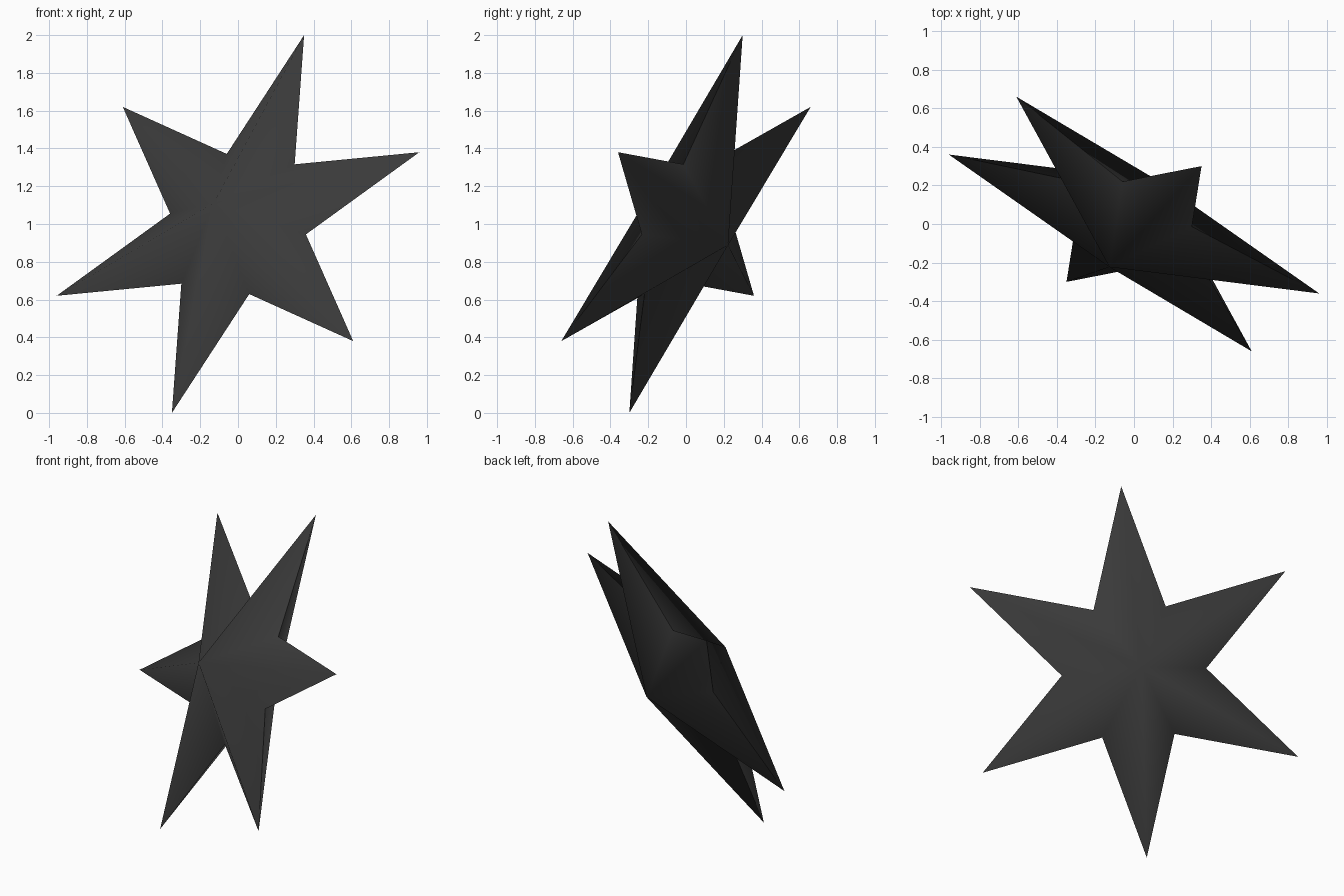
import bpy, bmesh
from mathutils import Vector

cube = bpy.data.objects.get("Cube")
if cube:
    bpy.data.objects.remove(cube, do_unlink=True)

CENTRE = Vector((0, 0, 1))
NOTCH = 0.229      # notch position as a share of two neighbouring tips
BULGE = 0.28       # height of each face's peak above the star's plane

# Tilted plane of the star, set by two of its tips
tip_a = Vector((0.35, 0.30, 1.0))
tip_c = Vector((0.61, -0.66, -0.62))
normal = tip_a.cross(tip_c).normalized()
tips = [tip_a, tip_a + tip_c, tip_c]
tips += [-t for t in tips]

# Dark grey material
grey = bpy.data.materials.new("dark_grey")
grey.use_nodes = True
colour = (0.042, 0.042, 0.042, 1)
grey.diffuse_color = colour
bsdf = grey.node_tree.nodes["Principled BSDF"]
bsdf.inputs["Base Color"].default_value = colour
bsdf.inputs["Roughness"].default_value = 0.6

# Outline alternating tips and notches, joined to a peak on each side
bm = bmesh.new()
rim = []
for i, tip in enumerate(tips):
    rim.append(bm.verts.new(CENTRE + tip))
    rim.append(bm.verts.new(CENTRE + (tip + tips[(i + 1) % 6]) * NOTCH))
for side in (1, -1):
    peak = bm.verts.new(CENTRE + normal * BULGE * side)
    for i, v in enumerate(rim):
        bm.faces.new((v, rim[(i + 1) % len(rim)], peak))
bmesh.ops.recalc_face_normals(bm, faces=bm.faces)

# Soft ridges, crisp outline
for f in bm.faces:
    f.smooth = True
for i, v in enumerate(rim):
    bm.edges.get((v, rim[(i + 1) % len(rim)])).smooth = False

mesh = bpy.data.meshes.new("six_pointed_star")
bm.to_mesh(mesh)
bm.free()
mesh.materials.append(grey)
star = bpy.data.objects.new("six_pointed_star", mesh)
bpy.context.collection.objects.link(star)
